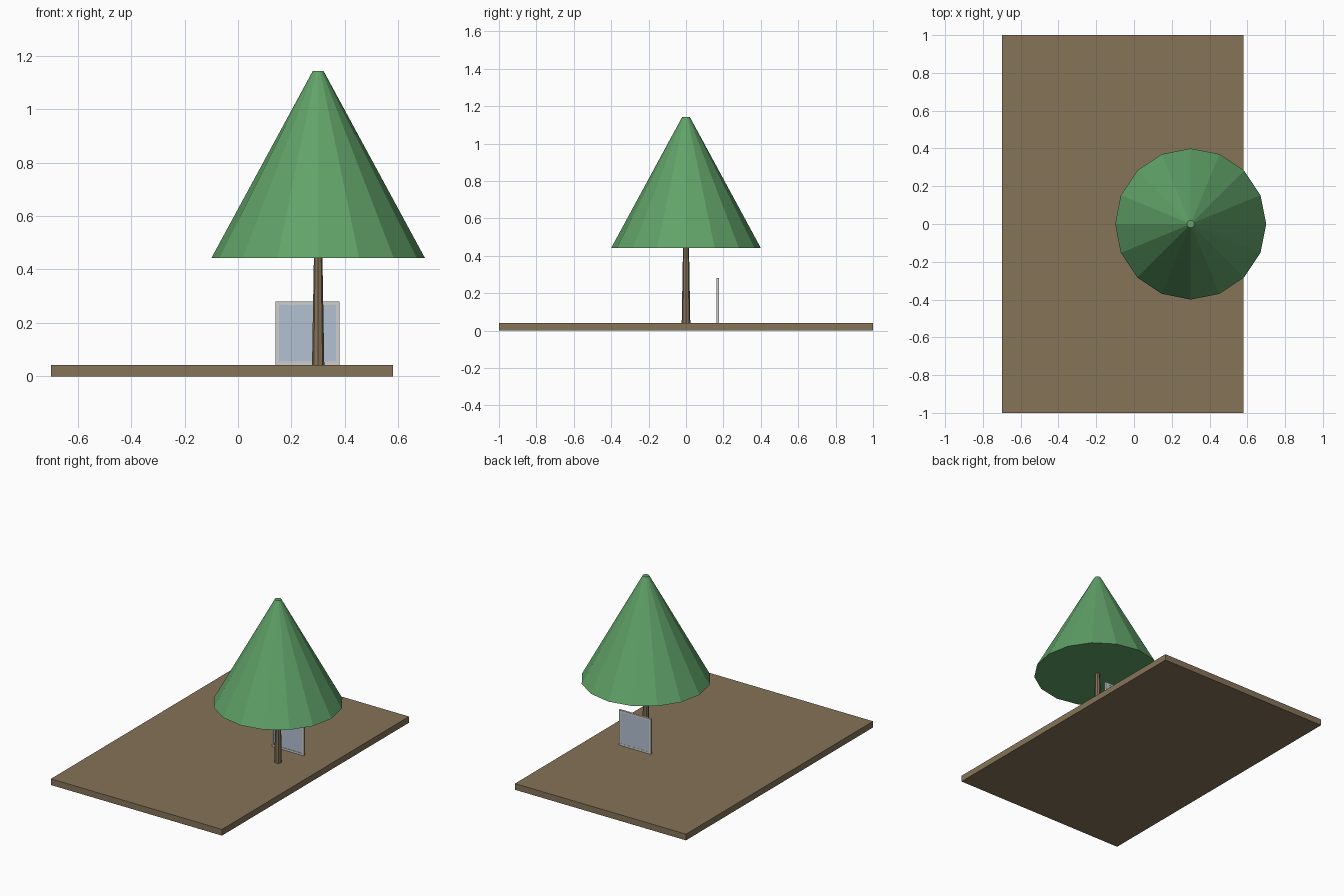
import bpy, math

if "Cube" in bpy.data.objects:
    bpy.data.objects.remove(bpy.data.objects["Cube"])


def material(name, rgb):
    m = bpy.data.materials.new(name)
    lin = [((c / 255 + 0.055) / 1.055) ** 2.4 for c in rgb]
    m.diffuse_color = (*lin, 1)
    m.use_nodes = True
    m.node_tree.nodes["Principled BSDF"].inputs["Base Color"].default_value = m.diffuse_color
    return m


BROWN = material("earth brown", (134, 115, 89))
GREEN = material("leaf green", (97, 163, 105))
GREY = material("frame grey", (205, 205, 203))
BLUE = material("pale blue", (178, 193, 209))


def box(name, lo, hi, mat):
    centre = [(a + b) / 2 for a, b in zip(lo, hi)]
    bpy.ops.mesh.primitive_cube_add(size=1, location=centre)
    ob = bpy.context.object
    ob.name = name
    ob.scale = [b - a for a, b in zip(lo, hi)]
    bpy.ops.object.transform_apply(location=False, rotation=False)
    ob.data.materials.append(mat)
    return ob


def tapered(name, sides, r1, r2, z1, z2, mat):
    bpy.ops.mesh.primitive_cone_add(vertices=sides, radius1=r1, radius2=r2,
                                    depth=z2 - z1, location=(0.3, 0, (z1 + z2) / 2))
    ob = bpy.context.object
    ob.name = name
    ob.data.materials.append(mat)
    return ob


# Ground slab
box("ground", (-0.70, -1, 0), (0.58, 1, 0.042), BROWN)

# Tree
tapered("trunk", 8, 0.023, 0.016, 0.042, 0.445, BROWN)
tapered("foliage", 16, 0.40, 0.02, 0.442, 1.143, GREEN)

# Upright panel: frame bars around a slightly recessed pane
X0, X1, Z0, Z1, Y0, Y1, W = 0.14, 0.38, 0.042, 0.28, 0.162, 0.176, 0.013
for side, a, b in (("left", X0, X0 + W), ("right", X1 - W, X1)):
    box(f"frame_{side}", (a, Y0, Z0), (b, Y1, Z1), GREY)
for side, a, b in (("bottom", Z0, Z0 + W), ("top", Z1 - W, Z1)):
    box(f"frame_{side}", (X0 + W, Y0, a), (X1 - W, Y1, b), GREY)
box("pane", (X0 + W, Y0 + 0.003, Z0 + W), (X1 - W, Y1 - 0.001, Z1 - W), BLUE)
